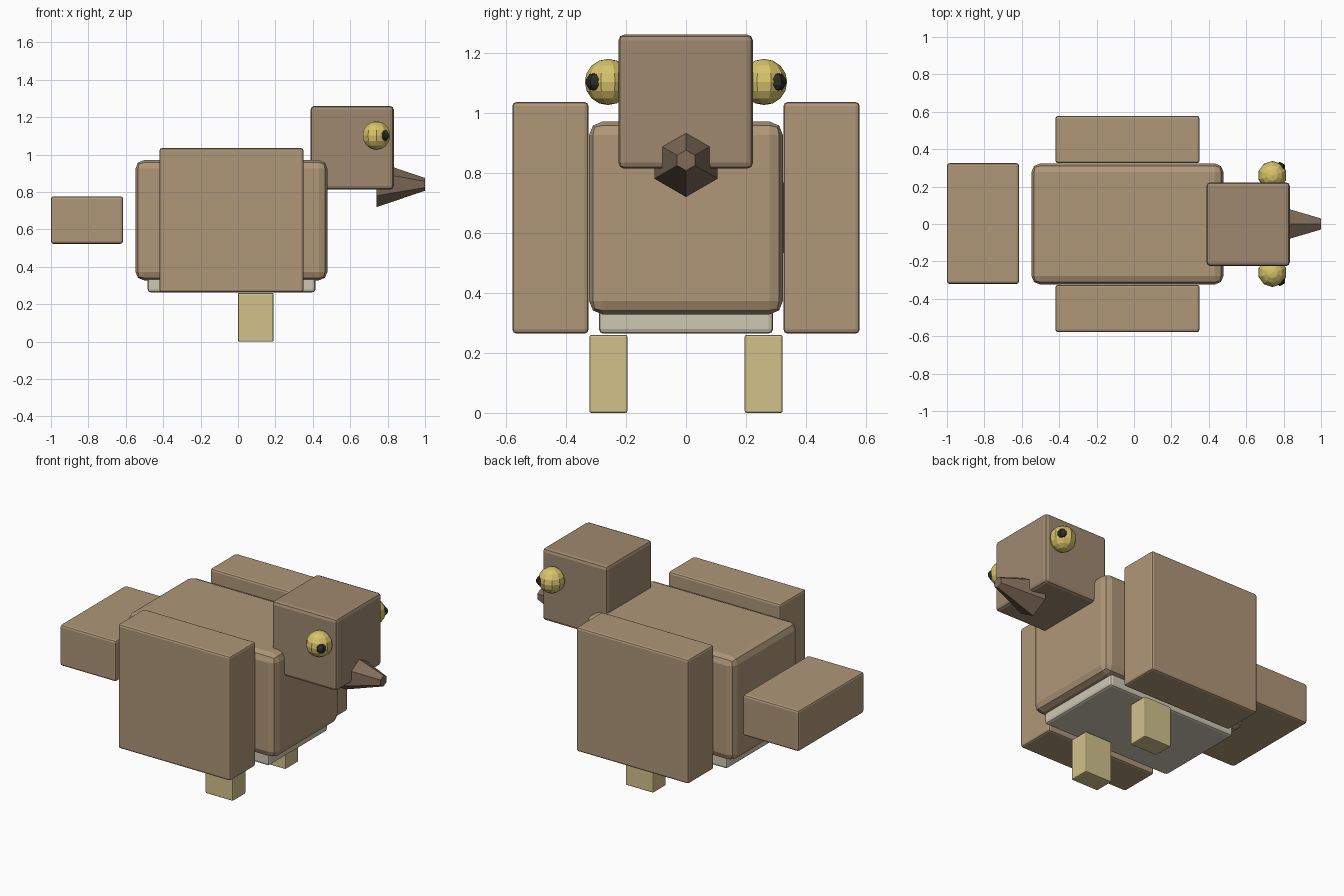
import bpy, bmesh
from mathutils import Matrix

if "Cube" in bpy.data.objects:
    bpy.data.objects.remove(bpy.data.objects["Cube"])


def material(name, rgb):
    m = bpy.data.materials.new(name)
    m.diffuse_color = (*rgb, 1)
    m.use_nodes = True
    m.node_tree.nodes["Principled BSDF"].inputs["Base Color"].default_value = m.diffuse_color
    return m


BROWN = material("brown", (0.43, 0.31, 0.19))
HEAD = material("head_brown", (0.35, 0.25, 0.16))
BEAK = material("beak_brown", (0.22, 0.15, 0.10))
CREAM = material("cream", (0.62, 0.58, 0.45))
STRAW = material("straw", (0.64, 0.54, 0.26))
YELLOW = material("yellow", (0.68, 0.55, 0.15))
BLACK = material("black", (0.03, 0.025, 0.02))


def finish(name, bm, mat):
    mesh = bpy.data.meshes.new(name)
    bm.to_mesh(mesh)
    bm.free()
    mesh.materials.append(mat)
    ob = bpy.data.objects.new(name, mesh)
    bpy.context.collection.objects.link(ob)
    return ob


def box(name, x, y, z, bevel, mat):
    """Bevelled block from (min, max) ranges."""
    size = [b - a for a, b in (x, y, z)]
    mid = [(a + b) / 2 for a, b in (x, y, z)]
    bm = bmesh.new()
    bmesh.ops.create_cube(bm, size=1, matrix=Matrix.Diagonal((*size, 1)))
    ob = finish(name, bm, mat)
    ob.location = mid
    mod = ob.modifiers.new("bevel", 'BEVEL')
    mod.width, mod.segments = bevel, 2
    return ob


def ball(name, loc, radius, segs, rings, mat):
    bm = bmesh.new()
    bmesh.ops.create_uvsphere(bm, u_segments=segs, v_segments=rings, radius=radius)
    ob = finish(name, bm, mat)
    ob.location = loc
    return ob


# Trunk, underside, tail and head
box("body", (-0.548, 0.478), (-0.323, 0.323), (0.328, 0.97), 0.045, BROWN)
box("belly", (-0.483, 0.414), (-0.29, 0.29), (0.264, 0.52), 0.015, CREAM)
box("tail", (-1.0, -0.615), (-0.32, 0.325), (0.523, 0.777), 0.013, BROWN)
box("head", (0.388, 0.833), (-0.225, 0.223), (0.813, 1.26), 0.02, HEAD)

# Beak: truncated six-sided cone pointing along +x
bm = bmesh.new()
bmesh.ops.create_cone(bm, cap_ends=True, segments=6, radius1=0.122, radius2=0.034, depth=0.26)
bmesh.ops.rotate(bm, verts=bm.verts, matrix=Matrix.Rotation(1.5707963, 3, 'Z'))
bmesh.ops.rotate(bm, verts=bm.verts, matrix=Matrix.Rotation(1.5707963, 3, 'Y'))
finish("beak", bm, BEAK).location = (0.87, 0, 0.841)

# Paired parts
for side, s in (("right", -1), ("left", 1)):
    def span(a, b):
        return tuple(sorted((s * a, s * b)))
    box(side + "_wing", (-0.42, 0.35), span(0.325, 0.578), (0.264, 1.035), 0.013, BROWN)
    box(side + "_leg", (0.0, 0.19), span(0.195, 0.322), (0.0, 0.26), 0.007, STRAW)
    ball(side + "_eye", (0.74, s * 0.26, 1.102), 0.077, 10, 8, YELLOW)
    ball(side + "_pupil", (0.78, s * 0.302, 1.102), 0.032, 6, 5, BLACK)
